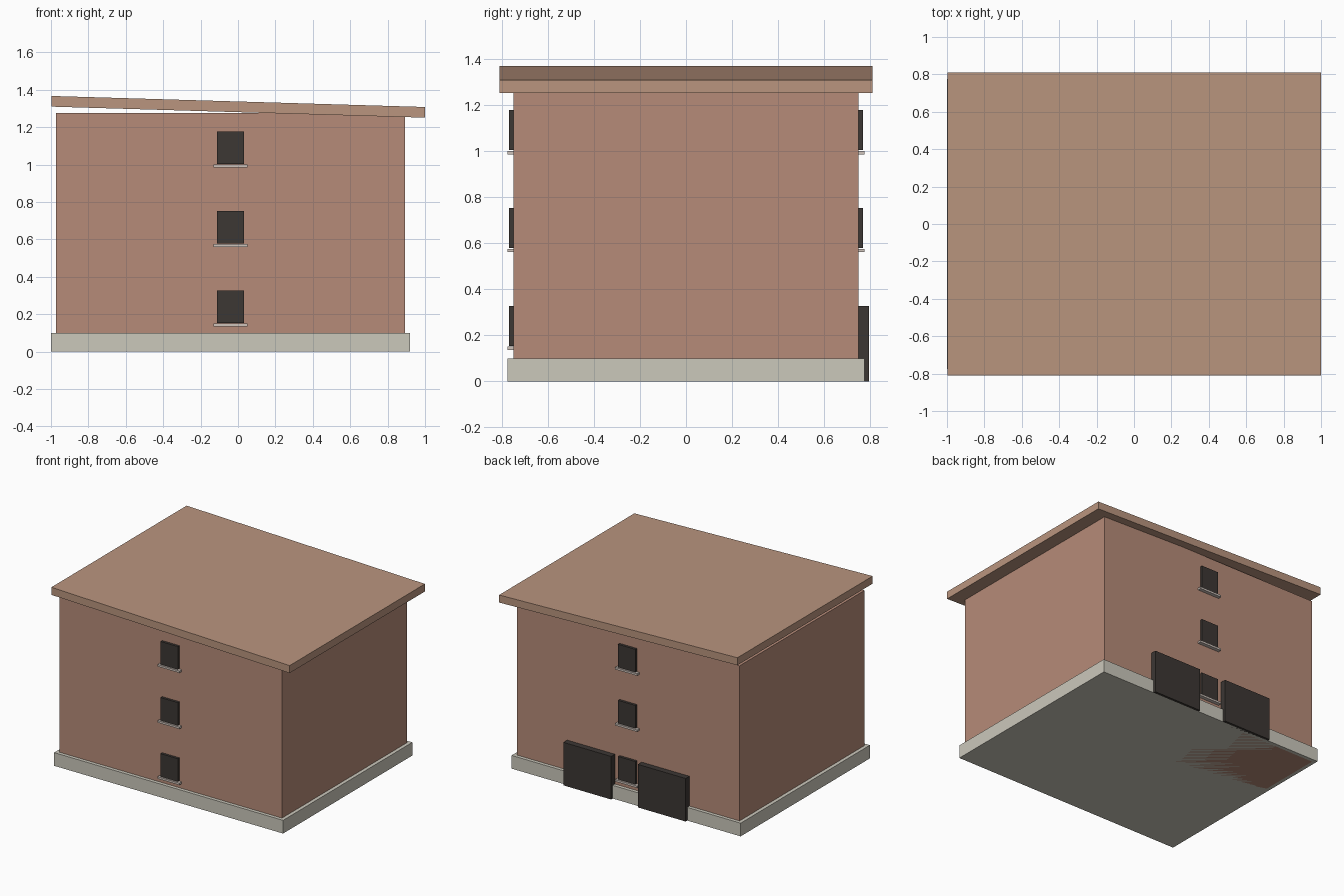
import bpy
import bmesh

if "Cube" in bpy.data.objects:
    bpy.data.objects.remove(bpy.data.objects["Cube"])


def material(name, rgb):
    m = bpy.data.materials.new(name)
    m.diffuse_color = (*rgb, 1)
    m.use_nodes = True
    m.node_tree.nodes["Principled BSDF"].inputs["Base Color"].default_value = m.diffuse_color
    return m


BRICK = material("brick", (0.47, 0.26, 0.19))
ROOF = material("roof_tan", (0.49, 0.30, 0.21))
STONE = material("stone", (0.60, 0.58, 0.50))
DARK = material("dark", (0.045, 0.038, 0.034))
SILL = material("sill_stone", (0.62, 0.55, 0.50))


def box(name, x, y, z, mat, drop=0.0):
    """Box from (min, max) ranges; drop lowers the +x end to make a slope."""
    bm = bmesh.new()
    bmesh.ops.create_cube(bm, size=1)
    for v in bm.verts:
        t = v.co.x + 0.5
        v.co = [r[0] + (r[1] - r[0]) * (c + 0.5) for r, c in zip((x, y, z), v.co)]
        v.co.z -= drop * t
    me = bpy.data.meshes.new(name)
    bm.to_mesh(me)
    bm.free()
    me.materials.append(mat)
    ob = bpy.data.objects.new(name, me)
    bpy.context.collection.objects.link(ob)
    return ob


CX = -0.04       # centre of the walls
WALL_Y = 0.748
STOREY = 0.425

# Main masses
box("plinth", (-1.0, 0.92), (-0.774, 0.774), (0, 0.10), STONE)
box("walls", (-0.973, 0.893), (-WALL_Y, WALL_Y), (0, 3 * STOREY), BRICK)
box("sloping_roof", (-0.998, 1.0), (-0.81, 0.81), (1.31, 1.367), ROOF, drop=0.059)

# One window and sill per storey on the front and back
for side, sign in (("front", -1), ("back", 1)):
    for i in range(3):
        z = 0.153 + STOREY * i

        def depth(d):
            return tuple(sorted((sign * WALL_Y, sign * (WALL_Y + d))))

        box(f"{side}_window_{i}", (CX - 0.072, CX + 0.072), depth(0.019),
            (z, z + 0.174), DARK)
        box(f"{side}_sill_{i}", (CX - 0.092, CX + 0.092), depth(0.027),
            (z - 0.018, z - 0.003), SILL)

# Pair of wide doors at the back
for name, s in (("left", 1), ("right", -1)):
    c = CX + s * 0.3125
    box(f"{name}_garage_door", (c - 0.2, c + 0.2), (WALL_Y - 0.003, 0.793),
        (0, 0.326), DARK)
